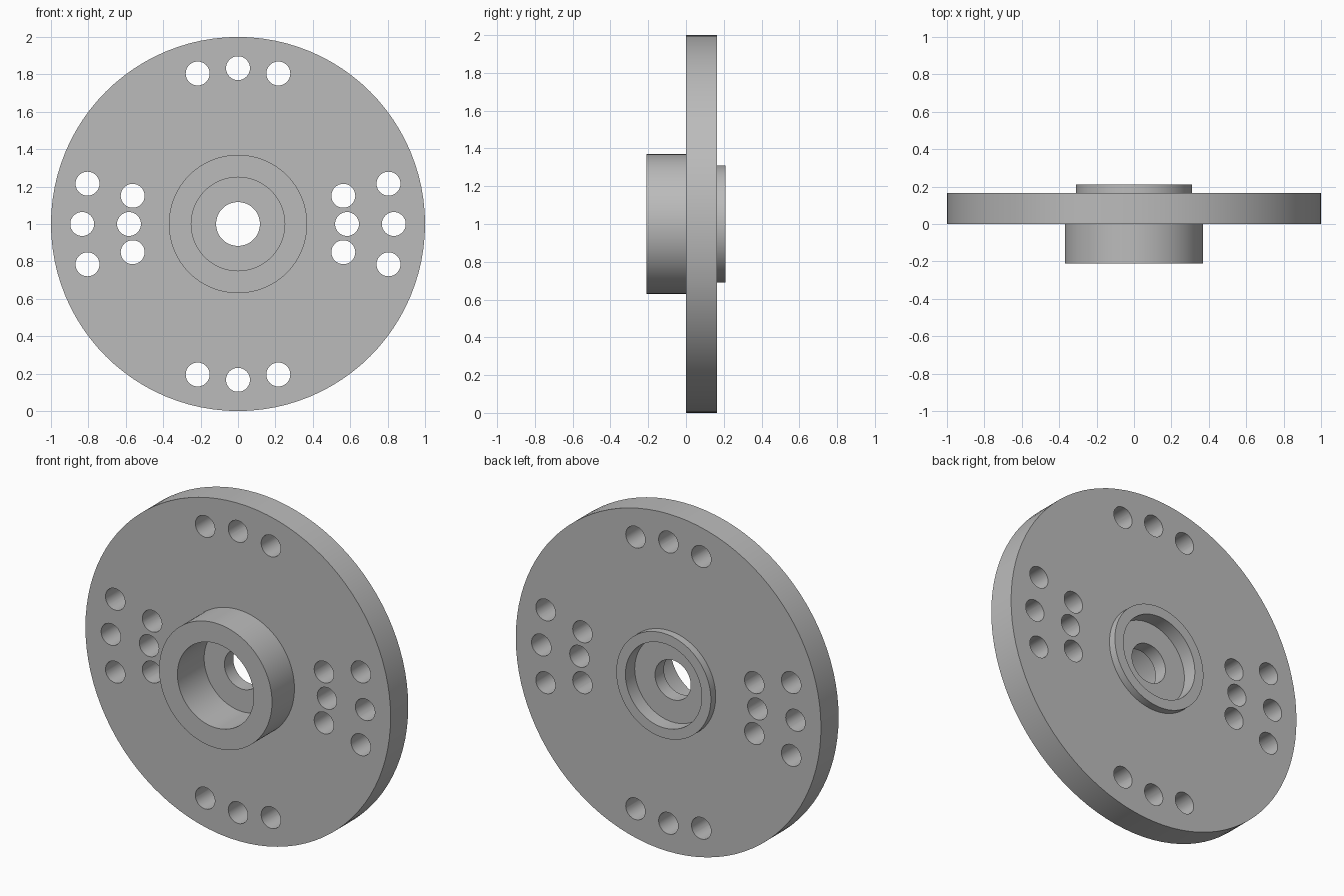
import bpy, bmesh, math
from mathutils import Matrix, Vector

cube = bpy.data.objects.get("Cube")
if cube:
    bpy.data.objects.remove(cube, do_unlink=True)

SEGMENTS = 96
CENTRE = Vector((0, 0, 1))

grey = bpy.data.materials.new("machined_grey")
grey.use_nodes = True
colour = (0.5, 0.5, 0.5, 1)
grey.diffuse_color = colour
grey.node_tree.nodes["Principled BSDF"].inputs["Base Color"].default_value = colour


def make_object(name, bm):
    bmesh.ops.recalc_face_normals(bm, faces=bm.faces[:])
    mesh = bpy.data.meshes.new(name)
    bm.to_mesh(mesh)
    bm.free()
    mesh.materials.append(grey)
    obj = bpy.data.objects.new(name, mesh)
    bpy.context.collection.objects.link(obj)
    return obj


# Flanged hub: closed (radius, y) section turned about the y axis
section = [
    (0.117, 0.04), (0.25, 0.04), (0.25, -0.21), (0.37, -0.21),  # front socket and boss
    (0.37, 0.0), (1.0, 0.0), (1.0, 0.165),                      # disc
    (0.31, 0.165), (0.31, 0.21), (0.25, 0.21),                  # rear lip
    (0.25, 0.123), (0.117, 0.123),                              # rear recess and bore
]
bm = bmesh.new()
points = [bm.verts.new(CENTRE + Vector((r, y, 0))) for r, y in section]
edges = [bm.edges.new((a, b)) for a, b in zip(points, points[1:] + points[:1])]
bmesh.ops.spin(bm, geom=points + edges, cent=CENTRE, axis=(0, 1, 0),
               angle=math.tau, steps=SEGMENTS, use_merge=True)
bmesh.ops.remove_doubles(bm, verts=bm.verts[:], dist=0.0001)
hub = make_object("flanged_hub", bm)

# Bolt holes: groups of three, 15 degrees apart
groups = [(0.833, 0), (0.833, 90), (0.833, 180), (0.833, 270), (0.583, 0), (0.583, 180)]
bm = bmesh.new()
for radius, middle in groups:
    for step in (-15, 0, 15):
        a = math.radians(middle + step)
        place = Matrix.Translation(CENTRE + Vector((radius * math.cos(a), 0.08, radius * math.sin(a))))
        bmesh.ops.create_cone(bm, cap_ends=True, segments=32, radius1=0.064, radius2=0.064,
                              depth=0.4, matrix=place @ Matrix.Rotation(math.pi / 2, 4, "X"))
cutter = make_object("bolt_hole_cutter", bm)
cutter.hide_render = True

# Cut the holes, then drop the cutter
cut = hub.modifiers.new("bolt_holes", "BOOLEAN")
cut.operation = "DIFFERENCE"
cut.solver = "EXACT"
cut.object = cutter
bpy.ops.object.select_all(action="DESELECT")
hub.select_set(True)
bpy.context.view_layer.objects.active = hub
bpy.ops.object.modifier_apply(modifier=cut.name)
bpy.data.objects.remove(cutter, do_unlink=True)
bpy.ops.object.shade_smooth_by_angle(angle=math.radians(30))
